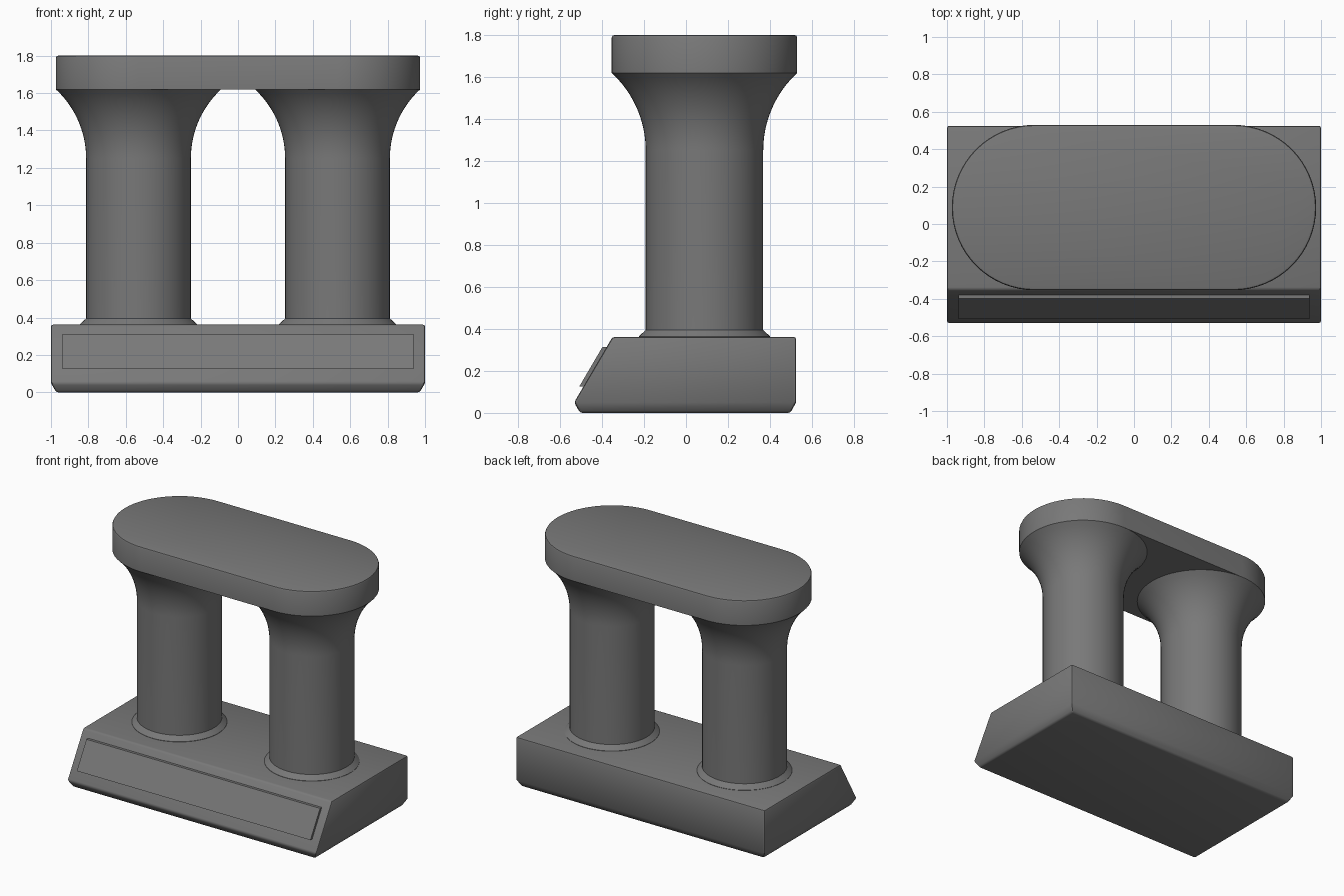
import bpy, bmesh, math

if "Cube" in bpy.data.objects:
    bpy.data.objects.remove(bpy.data.objects["Cube"])

grey = bpy.data.materials.new("dark_grey")
grey.diffuse_color = (0.19, 0.19, 0.19, 1)
grey.use_nodes = True
grey.node_tree.nodes["Principled BSDF"].inputs["Base Color"].default_value = grey.diffuse_color

CX, CY = 0.532, 0.088      # column axes at x = +-CX, y = CY
R_COL, R_TOP = 0.28, 0.442  # column and cap radii


def finish(name, bm, bevel=0.0, segments=2):
    bmesh.ops.recalc_face_normals(bm, faces=bm.faces)
    mesh = bpy.data.meshes.new(name)
    bm.to_mesh(mesh)
    bm.free()
    mesh.materials.append(grey)
    obj = bpy.data.objects.new(name, mesh)
    bpy.context.collection.objects.link(obj)
    bpy.ops.object.select_all(action='DESELECT')
    obj.select_set(True)
    bpy.context.view_layer.objects.active = obj
    if bevel:
        mod = obj.modifiers.new("edge_round", 'BEVEL')
        mod.width, mod.segments = bevel, segments
        mod.limit_method, mod.angle_limit = 'ANGLE', math.radians(50)
        bpy.ops.object.modifier_apply(modifier=mod.name)
    bpy.ops.object.shade_smooth_by_angle(angle=math.radians(30))
    return obj


def loft(rings):
    """Skin a stack of equal-length point rings and cap both ends."""
    bm = bmesh.new()
    loops = [[bm.verts.new(p) for p in ring] for ring in rings]
    n = len(loops[0])
    for a, b in zip(loops, loops[1:]):
        for i in range(n):
            j = (i + 1) % n
            bm.faces.new((a[i], a[j], b[j], b[i]))
    bm.faces.new(loops[0][::-1])
    bm.faces.new(loops[-1])
    return bm


def rect(x, y0, y1, z):
    return [(-x, y0, z), (x, y0, z), (x, y1, z), (-x, y1, z)]


def circle(cx, r, z, n=64):
    return [(cx + r * math.cos(2 * math.pi * i / n),
             CY + r * math.sin(2 * math.pi * i / n), z) for i in range(n)]


def stadium(r, z, n=32):
    pts = []
    for side, start in ((1, -math.pi / 2), (-1, math.pi / 2)):
        for i in range(n + 1):
            a = start + math.pi * i / n
            pts.append((side * CX + r * math.cos(a), CY + r * math.sin(a), z))
    return pts


# base block: chamfered foot, sloping front
finish("base", loft([rect(0.972, -0.505, 0.497, 0),
                     rect(1.0, -0.533, 0.525, 0.05),
                     rect(1.0, -0.35, 0.525, 0.362)]), 0.012)

# raised plate on the sloping front
PX, Z0, Z1 = 0.938, 0.125, 0.313


def slope_y(z):
    return -0.533 + (z - 0.05) * 0.183 / 0.312


plate = []
for dy in (-0.02, 0.01):
    plate.append([(-PX, slope_y(Z0) + dy, Z0), (PX, slope_y(Z0) + dy, Z0),
                  (PX, slope_y(Z1) + dy, Z1), (-PX, slope_y(Z1) + dy, Z1)])
finish("front_plate", loft(plate))

# columns: conical foot collar, straight shaft, flare up to the cap
Z_FLARE, Z_CAP = 1.25, 1.62
h, w = Z_CAP - Z_FLARE, R_TOP - R_COL
arc = (h * h + w * w) / (2 * w)
for side, label in ((-1, "left"), (1, "right")):
    profile = [(R_COL, 0.39)]
    for i in range(15):
        dz = h * i / 14
        profile.append((R_COL + arc - math.sqrt(arc * arc - dz * dz), Z_FLARE + dz))
    finish(label + "_column", loft([circle(side * CX, r, z) for r, z in profile]))
    finish(label + "_collar", loft([circle(side * CX, 0.313, 0.355),
                                    circle(side * CX, 0.313, 0.364),
                                    circle(side * CX, R_COL, 0.395)]))

# rounded cap joining both columns
finish("cap", loft([stadium(R_TOP, Z_CAP), stadium(R_TOP, 1.788),
                    stadium(R_TOP - 0.004, 1.797), stadium(R_TOP - 0.014, 1.801)]))
